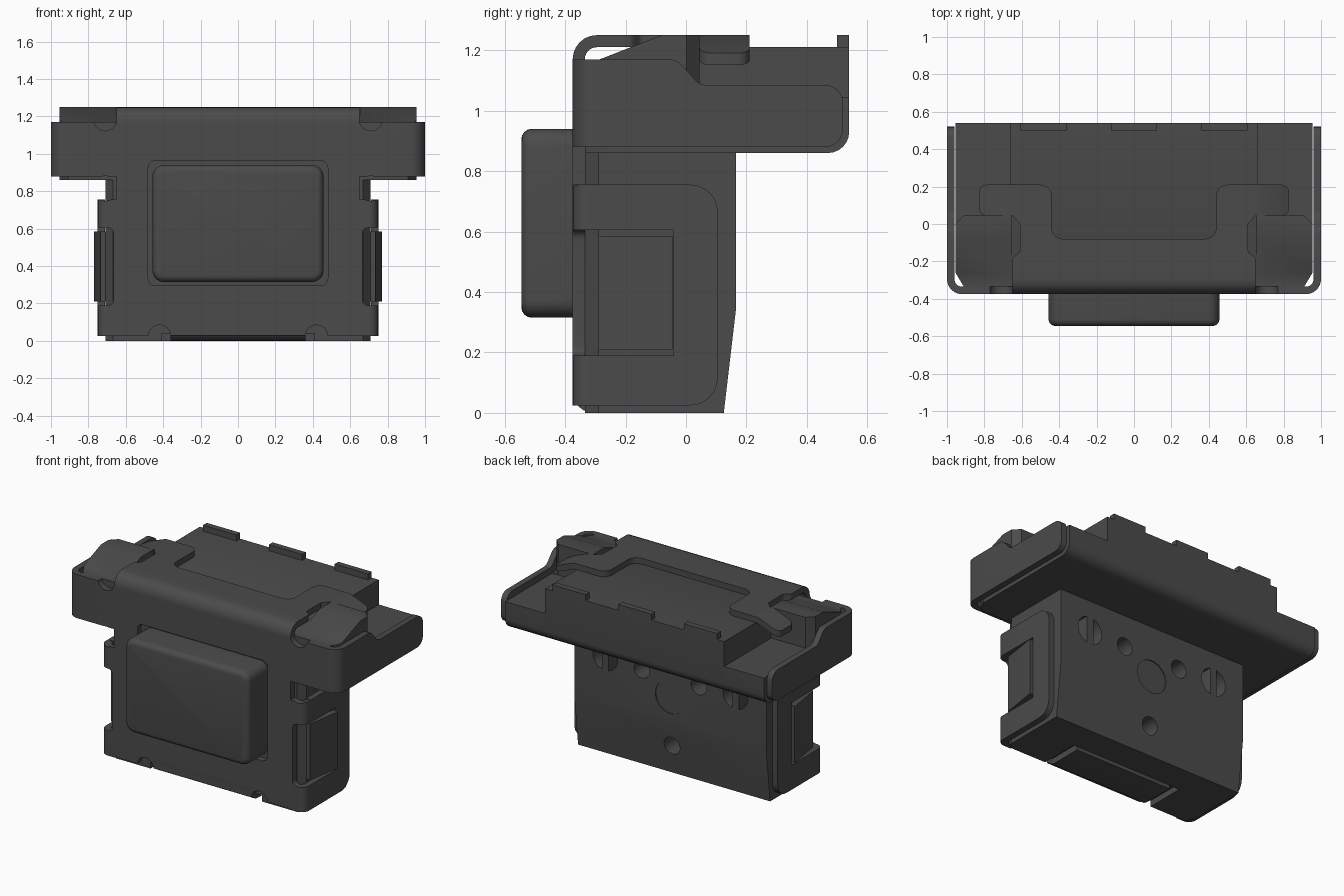
import bpy, bmesh, math
from mathutils import Vector

if "Cube" in bpy.data.objects:
    bpy.data.objects.remove(bpy.data.objects["Cube"])

grey = bpy.data.materials.new("dark_grey")
grey.use_nodes = True
grey.diffuse_color = (0.07, 0.07, 0.07, 1)
grey.node_tree.nodes["Principled BSDF"].inputs["Base Color"].default_value = grey.diffuse_color


def rounded(pts, steps=6):
    """Outline with arcs at the points that carry a radius as third value."""
    out = []
    for i, p in enumerate(pts):
        c = Vector(p[:2])
        if len(p) < 3:
            out.append(c)
            continue
        u = (Vector(pts[i - 1][:2]) - c).normalized()
        v = (Vector(pts[(i + 1) % len(pts)][:2]) - c).normalized()
        half = math.acos(max(-1, min(1, u.dot(v)))) / 2
        reach = p[2] / math.tan(half)
        centre = c + (u + v).normalized() * p[2] / math.sin(half)
        a, b = c + u * reach - centre, c + v * reach - centre
        sweep = math.pi - 2 * half
        for k in range(steps + 1):
            t = k / steps
            arm = (a * math.sin((1 - t) * sweep) + b * math.sin(t * sweep)) / math.sin(sweep)
            out.append(centre + arm)
    return out


def prism(name, plane, pts, lo, hi):
    """Extrude an outline lying in the plane XY, XZ or YZ from lo to hi."""
    place = {"XY": lambda p, h: (p.x, p.y, h),
             "XZ": lambda p, h: (p.x, h, p.y),
             "YZ": lambda p, h: (h, p.x, p.y)}[plane]
    bm = bmesh.new()
    outline = rounded(pts)
    ends = [[bm.verts.new(place(p, h)) for p in outline] for h in (lo, hi)]
    bm.faces.new(ends[0])
    bm.faces.new(ends[1])
    for i in range(len(outline)):
        bm.faces.new((ends[0][i - 1], ends[0][i], ends[1][i], ends[1][i - 1]))
    bmesh.ops.recalc_face_normals(bm, faces=bm.faces)
    mesh = bpy.data.meshes.new(name)
    bm.to_mesh(mesh)
    bm.free()
    mesh.materials.append(grey)
    obj = bpy.data.objects.new(name, mesh)
    bpy.context.collection.objects.link(obj)
    return obj


def rect(x0, x1, y0, y1, r=None):
    pts = [(x0, y0), (x1, y0), (x1, y1), (x0, y1)]
    return [p + (r,) for p in pts] if r else pts


def disc(x, y, r, n=24):
    return [(x + r * math.cos(k * math.tau / n), y + r * math.sin(k * math.tau / n)) for k in range(n)]


def activate(obj):
    bpy.ops.object.select_all(action="DESELECT")
    obj.select_set(True)
    bpy.context.view_layer.objects.active = obj


def carve(obj, tool, operation="DIFFERENCE"):
    mod = obj.modifiers.new("carve", "BOOLEAN")
    mod.operation, mod.object, mod.solver = operation, tool, "EXACT"
    activate(obj)
    bpy.ops.object.modifier_apply(modifier=mod.name)
    bpy.data.objects.remove(tool)


def both_sides(obj):
    mod = obj.modifiers.new("mirror", "MIRROR")
    mod.use_mirror_merge = False
    activate(obj)
    bpy.ops.object.modifier_apply(modifier=mod.name)


# Lower housing block with tapered back and chamfered front corners
body = prism("lower_housing", "YZ", [(-0.335, 0), (0.125, 0), (0.165, 0.34), (0.165, 0.88), (-0.335, 0.88)], -0.8, 0.8)
carve(body, prism("tool", "XY", [(-0.665, -0.34), (0.665, -0.34), (0.708, -0.29), (0.708, 0.3),
                                 (-0.708, 0.3), (-0.708, -0.29)], -0.1, 1), "INTERSECT")
carve(body, prism("tool", "XY", rect(-0.41, 0.41, -0.4, -0.07), -0.1, 0.04))

# Holes in the back: round ports, barred ports and a shallow centre mark
for x, z in ((-0.21, 0.65), (0.21, 0.65), (0, 0.19)):
    carve(body, prism("tool", "XZ", disc(x, z, 0.058), 0, 0.3))
for x in (-0.48, 0.48):
    port = prism("tool", "XZ", disc(x, 0.66, 0.092), 0.02, 0.3)
    carve(port, prism("bar", "XZ", rect(x - 0.025, x + 0.025, 0.5, 0.8), -0.1, 0.4))
    carve(body, port)
carve(body, prism("tool", "XZ", disc(0, 0.52, 0.11, 32), 0.159, 0.3))

# Upper housing: raised centre
prism("head_centre", "YZ", [(-0.335, 0.86), (0.54, 0.86, 0.07), (0.54, 1.21), (-0.18, 1.21),
                            (-0.285, 1.17), (-0.335, 1.17)], -0.66, 0.66)

# Upper housing: low side decks with sloped ears in front
ear = prism("head_side", "YZ", [(-0.335, 0.86), (0.54, 0.86, 0.07), (0.54, 1.045), (0.045, 1.045),
                                (0.045, 1.25), (-0.08, 1.25), (-0.285, 1.17), (-0.335, 1.17)], 0.5, 1.1)
carve(ear, prism("tool", "XY", [(0.655, -0.4), (0.87, -0.4), (0.955, -0.26), (0.955, 0.6), (0.655, 0.6)],
                 0.7, 1.4), "INTERSECT")
carve(ear, prism("tool", "XY", [(0.91, 0.046), (0.96, -0.004), (0.97, 0.06)], 1.05, 1.4))
both_sides(ear)

# Back ridge teeth
for side, x in (("right", -0.485), ("middle", 0), ("left", 0.485)):
    prism("tooth_" + side, "XZ", rect(x - 0.123, x + 0.123, 1.2, 1.25), 0.5, 0.54)

# Front cover panel with an opening for the button
panel = prism("cover_panel", "XZ", rect(-0.65, 0.65, 0.03, 1.165), -0.375, -0.335)
carve(panel, prism("tool", "XZ", rect(-0.48, 0.48, 0.295, 0.965, 0.04), -0.5, -0.2))
for x in (-0.42, 0.42):
    carve(panel, prism("tool", "XZ", disc(x, 0.025, 0.06), -0.5, -0.2))

# Cover bends over the top and under the bottom
prism("cover_top_bend", "YZ", [(-0.375, 1.16), (-0.375, 1.25, 0.08), (-0.24, 1.25), (-0.24, 1.21),
                               (-0.335, 1.21, 0.04), (-0.335, 1.16)], -0.65, 0.65)
prism("cover_bottom_bend", "YZ", [(-0.375, 0.1), (-0.335, 0.1), (-0.335, 0.04, 0.03), (-0.1, 0.04),
                                  (-0.1, 0), (-0.375, 0, 0.07)], -0.36, 0.36)

# Cover top plate with two arms
half = [(0.65, -0.245), (0.65, -0.18, 0.03), (0.61, -0.15, 0.02), (0.61, 0), (0.65, 0.045),
        (0.65, 0.21), (0.44, 0.21, 0.06), (0.44, -0.08, 0.06)]
prism("cover_top_plate", "XY", half + [(-p[0],) + p[1:] for p in reversed(half)], 1.211, 1.25)

# Sloping tabs at the ends of the arms
tab = prism("arm_tab", "XZ", [(0.645, 1.25), (0.68, 1.25), (0.83, 1.19), (0.83, 1.15), (0.67, 1.211), (0.645, 1.211)],
            0, 0.3)
carve(tab, prism("tool", "XY", [(0.6, 0.045), (0.829, 0.045, 0.04), (0.829, 0.21, 0.04), (0.6, 0.21)], 1, 1.4),
      "INTERSECT")
both_sides(tab)


def wrap(name, x, back, corner, flap):
    """Cover corner that folds from the front to a side flap of the given outline."""
    obj = prism(name, "XY", [(0.645, -0.375), (x, -0.375, corner), (x, back), (x - 0.04, back),
                             (x - 0.04, -0.335, corner / 2), (0.645, -0.335)], -0.1, 1.4)
    carve(obj, prism("tool", "YZ", flap, 0.5, 1.2), "INTERSECT")
    return obj


upper = wrap("upper_side_cover", 1, 0.6, 0.08,
             [(-0.5, 0.88), (0.52, 0.88, 0.06), (0.52, 1.085, 0.06), (0.045, 1.085, 0.05),
              (-0.03, 1.17, 0.06), (-0.5, 1.17)])
lower = wrap("lower_side_cover", 0.75, 0.3, 0.05,
             [(-0.5, 0.025), (0.105, 0.025, 0.09), (0.105, 0.755, 0.09), (-0.5, 0.755)])

# Relief notches and the latch window
for obj, z in ((upper, 1.185), (upper, 0.82), (lower, 0.81)):
    carve(obj, prism("tool", "XZ", disc(0.71, z, 0.062), -0.5, -0.3))
carve(lower, prism("tool", "XZ", rect(0.665, 0.9, 0.19, 0.605, 0.03), -0.5, -0.042))
both_sides(upper)
both_sides(lower)

# Side latches that ramp outward to the back
latch = prism("side_latch", "XY", [(0.7, -0.29), (0.735, -0.29), (0.77, -0.06), (0.77, -0.045), (0.73, -0.045)],
              0.21, 0.585)
both_sides(latch)

# Front button with softened edges
button = prism("front_button", "XZ", rect(-0.457, 0.457, 0.315, 0.94, 0.06), -0.545, -0.33)
bm = bmesh.new()
bm.from_mesh(button.data)
rim = [e for e in bm.edges if all(v.co.y < -0.54 for v in e.verts)]
bmesh.ops.bevel(bm, geom=rim, offset=0.035, segments=4, profile=0.5, affect="EDGES")
bm.to_mesh(button.data)
bm.free()

# Smooth the bends, keep hard edges
for obj in list(bpy.context.collection.objects):
    if obj.type == "MESH" and obj.data.materials and obj.data.materials[0] == grey:
        activate(obj)
        bpy.ops.object.shade_smooth_by_angle(angle=math.radians(30))
